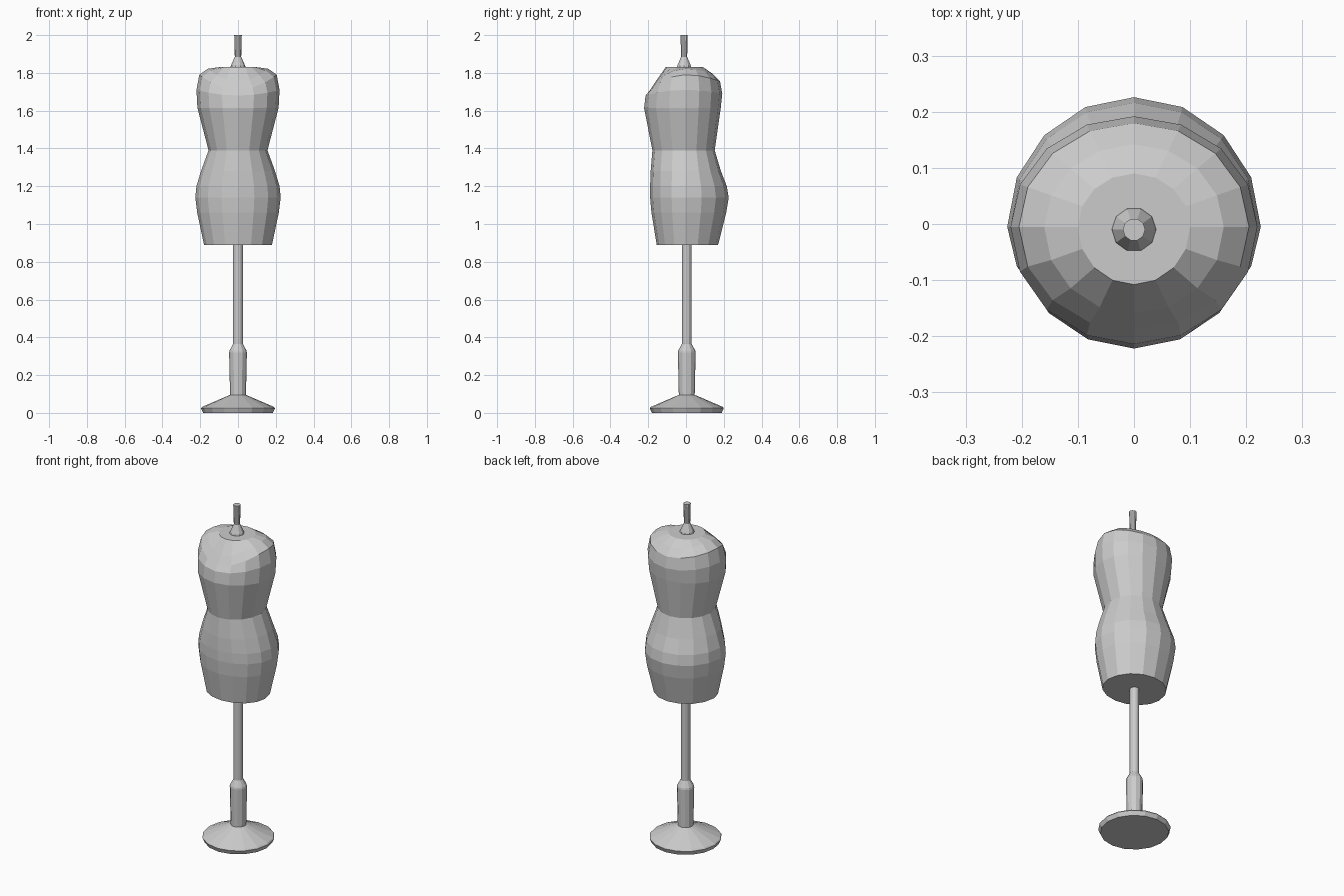
import bpy, bmesh
from math import sin, cos, pi

if "Cube" in bpy.data.objects:
    bpy.data.objects.remove(bpy.data.objects["Cube"])


def loft(name, rings):
    """Skin equal-length closed rings and cap both ends."""
    bm = bmesh.new()
    loops = [[bm.verts.new(p) for p in ring] for ring in rings]
    n = len(loops[0])
    for a, b in zip(loops, loops[1:]):
        for i in range(n):
            j = (i + 1) % n
            bm.faces.new((a[i], a[j], b[j], b[i]))
    bm.faces.new(loops[0][::-1])
    bm.faces.new(loops[-1])
    bmesh.ops.recalc_face_normals(bm, faces=bm.faces)
    mesh = bpy.data.meshes.new(name)
    bm.to_mesh(mesh)
    bm.free()
    obj = bpy.data.objects.new(name, mesh)
    bpy.context.collection.objects.link(obj)
    return obj


def lathe(name, profile, sides, y=0.0):
    """Round part from (radius, z) pairs."""
    return loft(name, [[(r * cos(2 * pi * i / sides), y + r * sin(2 * pi * i / sides), z)
                        for i in range(sides)] for r, z in profile])


def body_ring(half_width, front, back, z_side, z_front=None, z_back=None, sides=16):
    """Body section whose front and back may sit lower than its sides."""
    z_front = z_side if z_front is None else z_front
    z_back = z_side if z_back is None else z_back
    mid = -0.005
    ring = []
    for i in range(sides):
        c, s = cos(2 * pi * i / sides), sin(2 * pi * i / sides)
        depth = back - mid if s > 0 else mid - front
        z_end = z_back if s > 0 else z_front
        ring.append((half_width * c, mid + depth * s, z_side + (z_end - z_side) * s * s))
    return ring


# Torso: hem, hips, waist, bust, sloping shoulders, flat neck
loft("torso", [body_ring(*r) for r in (
    (0.180, -0.155, 0.170, 0.89),
    (0.216, -0.183, 0.213, 1.06),
    (0.226, -0.190, 0.226, 1.14),
    (0.220, -0.190, 0.216, 1.20),
    (0.196, -0.187, 0.185, 1.28),
    (0.156, -0.178, 0.152, 1.39),
    (0.215, -0.222, 0.184, 1.615),
    (0.220, -0.214, 0.192, 1.71, 1.68, 1.69),
    (0.205, -0.190, 0.180, 1.79, 1.71, 1.755),
    (0.160, -0.160, 0.142, 1.822, 1.755, 1.795),
    (0.100, -0.108, 0.090, 1.83),
)])

# Stand
lathe("base", [(0.185, 0.0), (0.196, 0.025), (0.190, 0.032), (0.043, 0.095)], 16, 0.004)
lathe("stand_collar", [(0.042, 0.09), (0.047, 0.32), (0.045, 0.33), (0.026, 0.365)], 12, 0.004)
lathe("stand_pole", [(0.026, 0.36), (0.026, 0.895)], 12, 0.004)

# Neck finial
lathe("neck_finial", [(0.040, 1.828), (0.038, 1.838), (0.017, 1.885), (0.020, 2.0)], 10, -0.010)
